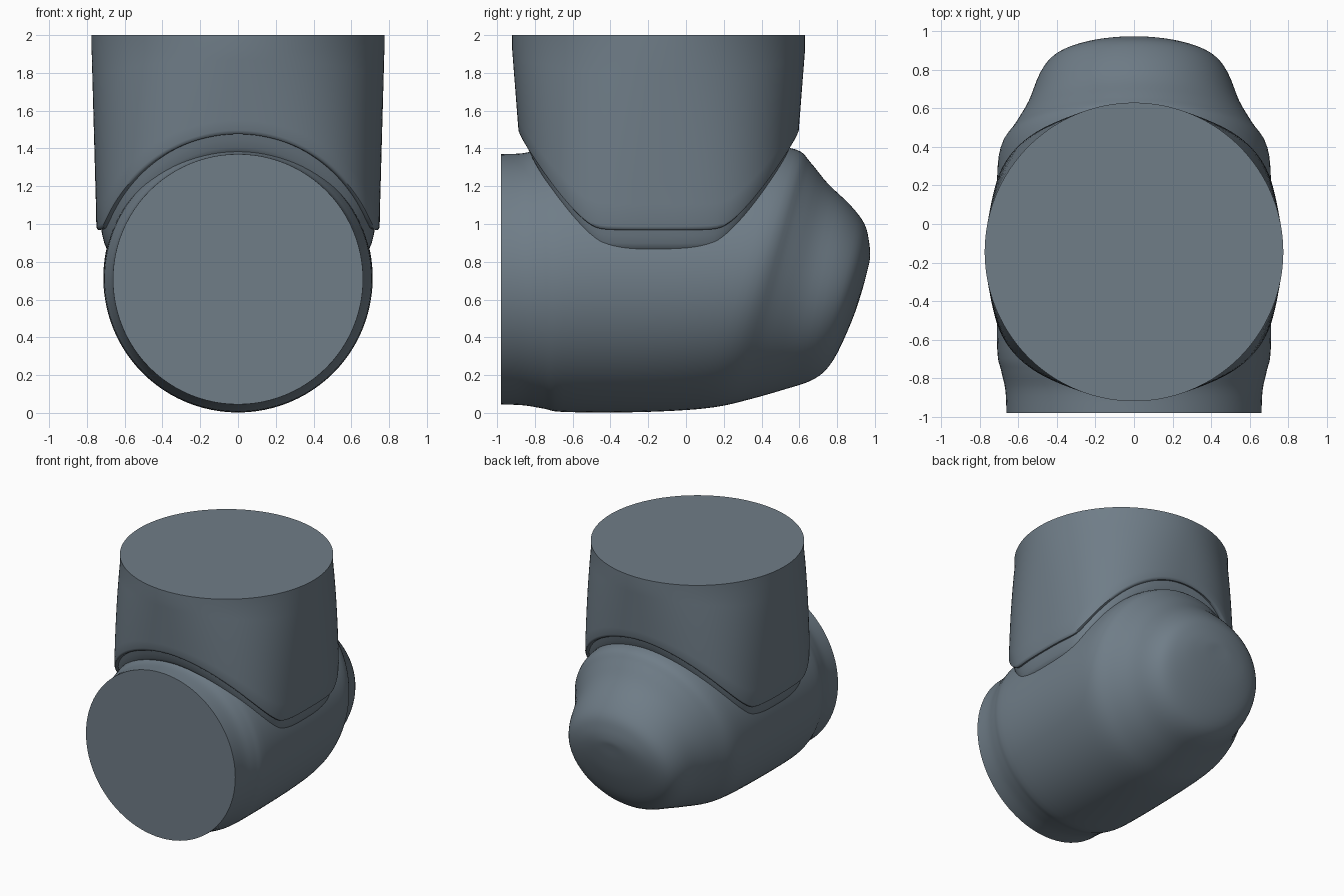
import bpy, bmesh, math

if "Cube" in bpy.data.objects:
    bpy.data.objects.remove(bpy.data.objects["Cube"])

SEG = 96

mat = bpy.data.materials.new("slate grey")
mat.diffuse_color = (0.16, 0.205, 0.245, 1)
mat.use_nodes = True
mat.node_tree.nodes["Principled BSDF"].inputs["Base Color"].default_value = mat.diffuse_color


def loft(name, rings, cap_start, cap_end):
    """Skin a list of closed rings and shade smooth with sharp rims."""
    bm = bmesh.new()
    vs = [[bm.verts.new(p) for p in r] for r in rings]
    for a, b in zip(vs, vs[1:]):
        for i in range(len(a)):
            j = (i + 1) % len(a)
            bm.faces.new((a[i], a[j], b[j], b[i]))
    if cap_start:
        bm.faces.new(vs[0])
    if cap_end:
        bm.faces.new(vs[-1])
    bmesh.ops.recalc_face_normals(bm, faces=bm.faces)
    me = bpy.data.meshes.new(name)
    bm.to_mesh(me)
    bm.free()
    me.materials.append(mat)
    ob = bpy.data.objects.new(name, me)
    bpy.context.collection.objects.link(ob)
    bpy.ops.object.select_all(action='DESELECT')
    ob.select_set(True)
    bpy.context.view_layer.objects.active = ob
    bpy.ops.object.shade_smooth_by_angle(angle=math.radians(40))
    return ob


def spline(keys, steps):
    """Catmull-Rom interpolation through tuples."""
    out = []
    for i in range(len(keys) - 1):
        p0, p1 = keys[max(i - 1, 0)], keys[i]
        p2, p3 = keys[i + 1], keys[min(i + 2, len(keys) - 1)]
        for s in range(steps):
            t = s / steps
            out.append([0.5 * (2 * b + (c - a) * t + (2 * a - 5 * b + 4 * c - d) * t * t
                               + (3 * b - a - 3 * c + d) * t ** 3)
                        for a, b, c, d in zip(p0, p1, p2, p3)])
    out.append(list(keys[-1]))
    return out


# Lower pipe: sections (bottom y, bottom z, top y, top z, half width)
SECTIONS = [
    (-0.98, 0.045, -0.98, 1.37, 0.662),
    (-0.86, 0.04, -0.86, 1.375, 0.668),
    (-0.75, 0.022, -0.77, 1.40, 0.69),
    (-0.65, 0.005, -0.65, 1.415, 0.71),
    (-0.30, 0.003, -0.25, 1.42, 0.712),
    (0.00, 0.015, 0.35, 1.42, 0.712),
    (0.18, 0.035, 0.58, 1.395, 0.695),
    (0.33, 0.07, 0.66, 1.325, 0.625),
    (0.50, 0.118, 0.75, 1.215, 0.55),
    (0.68, 0.18, 0.87, 1.10, 0.49),
    (0.78, 0.28, 0.945, 1.00, 0.42),
    (0.875, 0.48, 0.97, 0.90, 0.29),
    (0.93, 0.64, 0.974, 0.82, 0.14),
    (0.955, 0.735, 0.965, 0.775, 0.03),
]
rings = []
for yb, zb, yt, zt, w in spline(SECTIONS, 4):
    ring = []
    for i in range(SEG):
        a = 2 * math.pi * i / SEG
        k = (1 + math.sin(a)) / 2
        ring.append((w * math.cos(a), yb + (yt - yb) * k, zb + (zt - zb) * k))
    rings.append(ring)
loft("pipe_elbow", rings, True, True)


# Upper collar: round at the top, squarer towards its saddle-shaped rim
CY = -0.145


def collar_xy(a, z, inset=0.0):
    t = min(max((1.92 - z) / 0.9, 0), 1)
    n = 2 + 1.0 * t
    rx = 0.775 - 0.025 * t - inset
    ry = 0.775 - 0.07 * min(max((1.92 - z) / 0.9, 0), 1) - inset
    c, s = math.cos(a), math.sin(a)
    r = (abs(c) ** n + abs(s) ** n) ** (-1 / n)
    return rx * r * c, CY + ry * r * s


def rim_height(a):
    z = 1.2
    for _ in range(30):
        x = collar_xy(a, z)[0]
        arch = 0.71 + math.sqrt(max(0.765 ** 2 - x * x, 0))
        d = arch - 0.965
        z += 0.5 * (0.965 + 0.5 * (d + math.sqrt(d * d + 0.0012)) - z)
    return z


ANG = [2 * math.pi * i / (2 * SEG) for i in range(2 * SEG)]
RIM = [rim_height(a) for a in ANG]


def collar_ring(height, inset):
    out = []
    for a, zr in zip(ANG, RIM):
        z = height(zr)
        out.append((*collar_xy(a, z, inset), z))
    return out


rings = [collar_ring(lambda r: 2.0, 0), collar_ring(lambda r: 1.92, 0)]
for k in range(1, 9):
    rings.append(collar_ring(lambda r: 1.92 + (r + 0.02 - 1.92) * k / 8, 0))
# rounded lip, recessed groove and fillet running into the pipe
for dz, inset in ((0.006, 0.004), (0.0, 0.012), (0.002, 0.026),
                  (-0.03, 0.032), (-0.07, 0.042), (-0.10, 0.055), (-0.13, 0.10)):
    rings.append(collar_ring(lambda r: r + dz, inset))
loft("upper_collar", rings, True, False)
